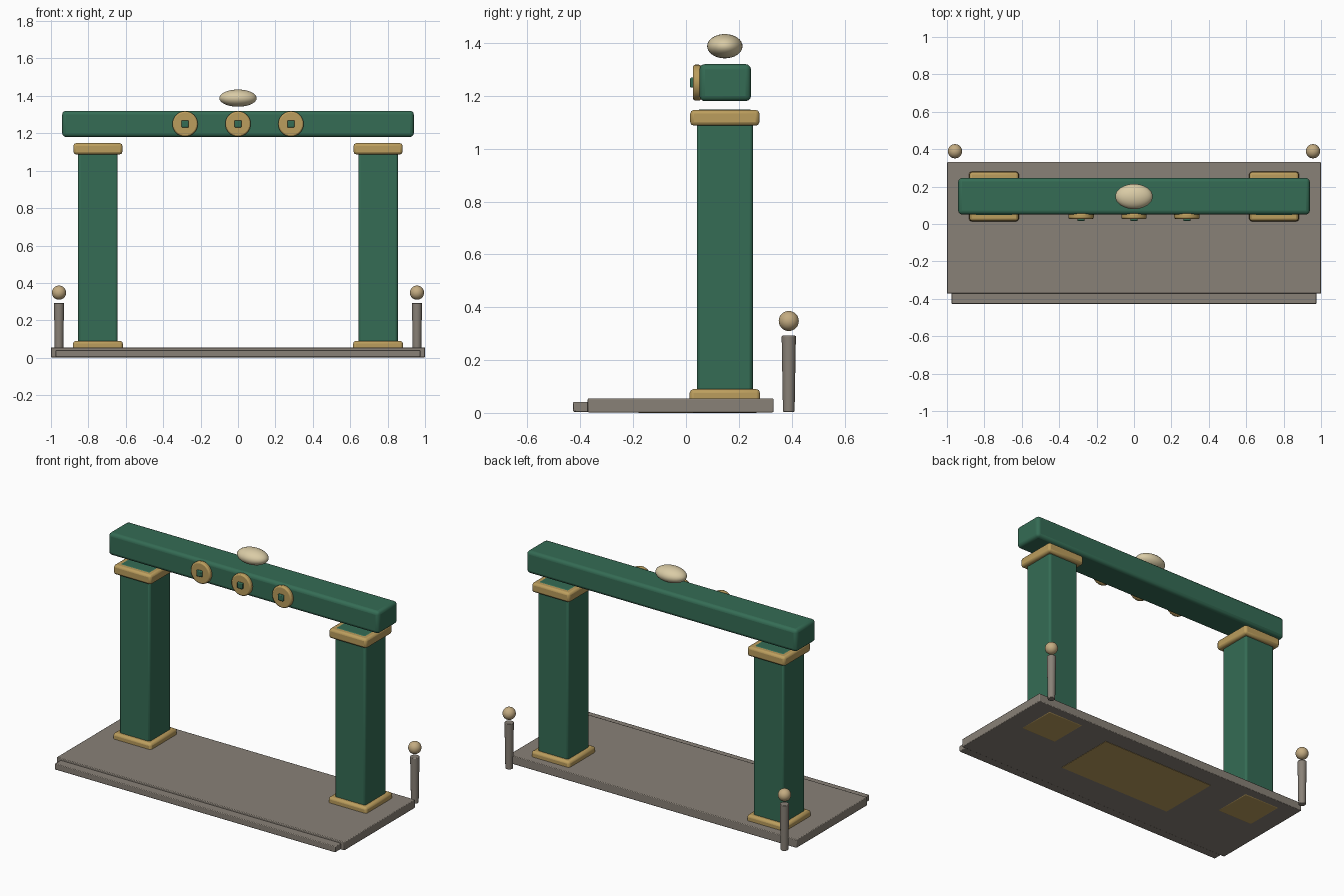
import bpy, math

if "Cube" in bpy.data.objects:
    bpy.data.objects.remove(bpy.data.objects["Cube"])


def mat(name, r, g, b):
    m = bpy.data.materials.new(name)
    m.diffuse_color = (r, g, b, 1)
    m.use_nodes = True
    m.node_tree.nodes["Principled BSDF"].inputs["Base Color"].default_value = m.diffuse_color
    return m


GREEN = mat("green_paint", 0.035, 0.15, 0.09)
GOLD = mat("gold_trim", 0.50, 0.34, 0.11)
STONE = mat("stone", 0.25, 0.22, 0.185)
CREAM = mat("cream", 0.70, 0.60, 0.38)
TAN = mat("tan", 0.55, 0.41, 0.22)


def finish(name, m, bevel=0.0, segments=2):
    o = bpy.context.object
    o.name = name
    o.data.materials.append(m)
    bpy.ops.object.transform_apply(location=False, rotation=True, scale=True)
    if bevel:
        b = o.modifiers.new("bevel", 'BEVEL')
        b.width, b.segments = bevel, segments
        b.limit_method = 'ANGLE'
    bpy.ops.object.shade_smooth_by_angle(angle=math.radians(35))
    return o


def box(name, lo, hi, m, bevel=0.0, segments=2):
    c = [(a + b) / 2 for a, b in zip(lo, hi)]
    bpy.ops.mesh.primitive_cube_add(size=1, location=c)
    bpy.context.object.scale = [b - a for a, b in zip(lo, hi)]
    return finish(name, m, bevel, segments)


def ball(name, loc, radii, m):
    bpy.ops.mesh.primitive_uv_sphere_add(segments=32, ring_count=16, radius=1, location=loc)
    bpy.context.object.scale = radii
    return finish(name, m)


Y = 0.147  # depth of the gate's centre line

# Floor slab, front step and inlay flush with the underside
box("platform", (-1, -0.372, 0.002), (1, 0.331, 0.055), STONE, 0.004)
box("front_step", (-0.975, -0.427, 0.004), (0.975, -0.36, 0.042), STONE, 0.004)
box("floor_inlay", (-0.4, -0.18, 0), (0.4, 0.22, 0.03), GOLD)

for side, s in (("left", -1), ("right", 1)):
    x = 0.749 * s
    # Pillar with gold foot and cap
    box(side + "_pillar", (x - 0.106, Y - 0.106, 0.01), (x + 0.106, Y + 0.106, 1.149), GREEN, 0.012)
    box(side + "_pillar_foot", (x - 0.133, Y - 0.133, 0), (x + 0.133, Y + 0.133, 0.09), GOLD, 0.014)
    box(side + "_pillar_cap", (x - 0.131, Y - 0.131, 1.087), (x + 0.131, Y + 0.131, 1.147), GOLD, 0.014)
    # Rear corner post with ball top
    px = 0.957 * s
    bpy.ops.mesh.primitive_cone_add(vertices=24, radius1=0.022, radius2=0.027, depth=0.288,
                                    location=(px, 0.389, 0.148))
    finish(side + "_post", STONE, 0.003)
    ball(side + "_post_ball", (px, 0.389, 0.348), (0.038,) * 3, TAN)

# Top beam with rounded edges
box("beam", (-0.94, 0.051, 1.18), (0.94, 0.246, 1.32), GREEN, 0.02, 3)

# Three round medallions with square bosses on the beam front
for i, x in enumerate((-0.283, 0, 0.283)):
    bpy.ops.mesh.primitive_cylinder_add(vertices=32, radius=0.068, depth=0.03,
                                        location=(x, 0.042, 1.25),
                                        rotation=(math.pi / 2, 0, 0))
    finish(f"medallion_{i + 1}", GOLD, 0.008)
    box(f"medallion_boss_{i + 1}", (x - 0.019, 0.015, 1.231), (x + 0.019, 0.045, 1.269), GREEN, 0.005)

# Flattened finial above the beam
ball("finial", (0, Y, 1.388), (0.1, 0.067, 0.046), CREAM)
